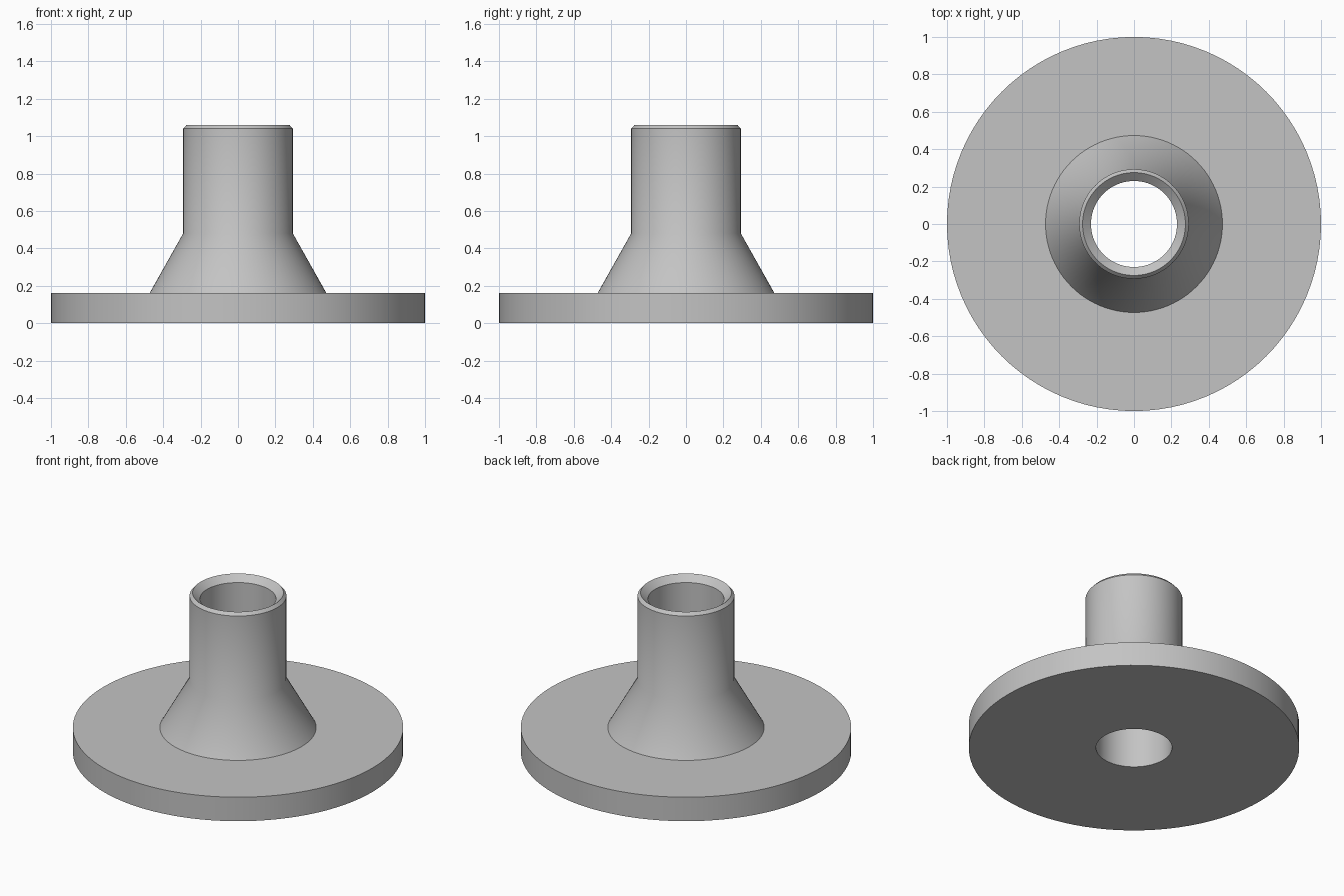
import bpy, bmesh, math

cube = bpy.data.objects.get("Cube")
if cube:
    bpy.data.objects.remove(cube, do_unlink=True)

SEGMENTS = 96

# Single grey metal
metal = bpy.data.materials.new("grey_metal")
metal.use_nodes = True
grey = (0.55, 0.55, 0.55, 1)
metal.diffuse_color = grey
metal.node_tree.nodes["Principled BSDF"].inputs["Base Color"].default_value = grey


def lathe(name, profile):
    """Spin a closed (radius, height) profile around the z axis."""
    bm = bmesh.new()
    rings = []
    for i in range(SEGMENTS):
        a = math.tau * i / SEGMENTS
        rings.append([bm.verts.new((r * math.cos(a), r * math.sin(a), z))
                      for r, z in profile])
    n = len(profile)
    for i in range(SEGMENTS):
        here, there = rings[i], rings[(i + 1) % SEGMENTS]
        for j in range(n):
            k = (j + 1) % n
            bm.faces.new((here[j], there[j], there[k], here[k]))
    bmesh.ops.recalc_face_normals(bm, faces=bm.faces)
    mesh = bpy.data.meshes.new(name)
    bm.to_mesh(mesh)
    bm.free()
    mesh.materials.append(metal)
    obj = bpy.data.objects.new(name, mesh)
    bpy.context.collection.objects.link(obj)
    bpy.ops.object.select_all(action="DESELECT")
    obj.select_set(True)
    bpy.context.view_layer.objects.active = obj
    bpy.ops.object.shade_smooth_by_angle(angle=math.radians(30))
    return obj


# Flat disc, tapered hub, straight neck with bevelled rim, and through bore
lathe("weld_neck_flange", [
    (0.23, 0), (1, 0), (1, 0.16),
    (0.473, 0.16), (0.293, 0.48),
    (0.293, 1.04), (0.275, 1.06),
    (0.23, 1.02),
])
